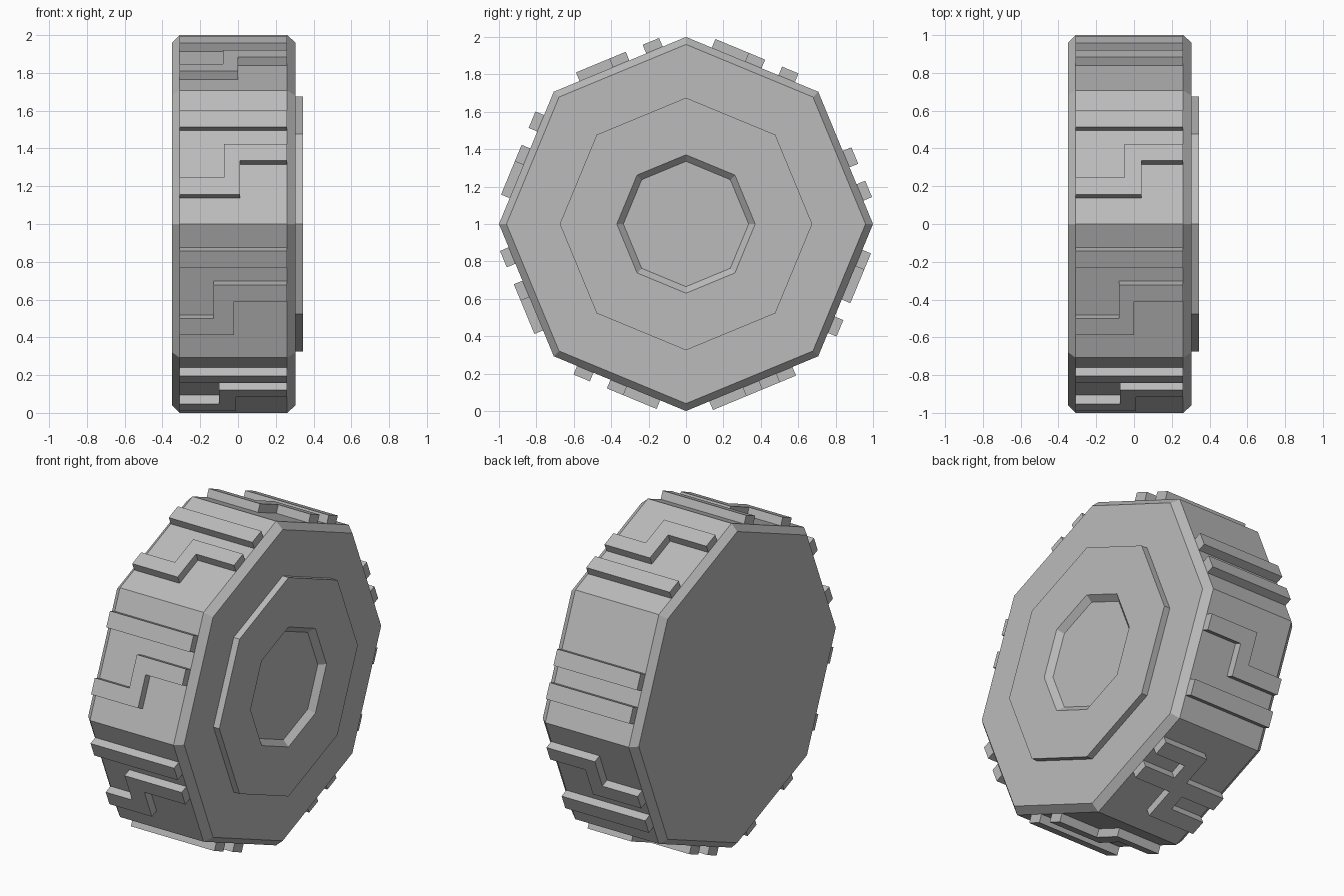
import bpy, bmesh
from math import cos, sin, pi
from mathutils import Vector

cube = bpy.data.objects.get("Cube")
if cube:
    bpy.data.objects.remove(cube, do_unlink=True)

SIDES = 8
STEP = 2 * pi / SIDES
X_MIN, X_MAX = -0.31, 0.26       # tread ends
HEIGHT, SINK = 0.05, 0.01        # tread height and overlap into the body
LUG, PITCH, FIRST = 0.095, 0.193, 0.135

grey = bpy.data.materials.new("plain_grey")
grey.use_nodes = True
colour = (0.5, 0.5, 0.5, 1)
grey.diffuse_color = colour
grey.node_tree.nodes["Principled BSDF"].inputs["Base Color"].default_value = colour


def finish(name, bm):
    bmesh.ops.recalc_face_normals(bm, faces=bm.faces)
    mesh = bpy.data.meshes.new(name)
    bm.to_mesh(mesh)
    bm.free()
    mesh.materials.append(grey)
    obj = bpy.data.objects.new(name, mesh)
    bpy.context.collection.objects.link(obj)
    return obj


def rim(angle, radius=1.0, x=0.0):
    return Vector((x, radius * cos(angle), 1 + radius * sin(angle)))


def octagon_lathe(name, profile):
    """Turn (x, radius) points into an eight-sided solid with flat ends."""
    bm = bmesh.new()
    rings = [[bm.verts.new(rim(i * STEP, r, x)) for i in range(SIDES)]
             for x, r in profile]
    for a, b in zip(rings, rings[1:]):
        for i in range(SIDES):
            j = (i + 1) % SIDES
            bm.faces.new((a[i], a[j], b[j], b[i]))
    bm.faces.new(rings[0])
    bm.faces.new(rings[-1])
    return finish(name, bm)


def add_tread(name, side, outline):
    """Raise an (x, distance along side) outline from one side of the wheel."""
    start, end = rim(side * STEP), rim((side + 1) * STEP)
    along = (end - start).normalized()
    mid = (side + 0.5) * STEP
    out = Vector((0, cos(mid), sin(mid)))
    bm = bmesh.new()
    low, high = [[bm.verts.new(start + along * t + out * h + Vector((x, 0, 0)))
                  for x, t in outline] for h in (-SINK, HEIGHT)]
    n = len(outline)
    for i in range(n):
        j = (i + 1) % n
        bm.faces.new((low[i], low[j], high[j], high[i]))
    bm.faces.new(low)
    bm.faces.new(high)
    return finish(name, bm)


def bar(row):
    t = FIRST + row * PITCH
    return [(X_MIN, t), (X_MAX, t), (X_MAX, t + LUG), (X_MIN, t + LUG)]


def zigzag(row, x0, x1, flipped=False):
    """Stepped lug whose link between the two rows lies from x0 to x1."""
    a = FIRST + row * PITCH
    b = a + PITCH
    near, far = (X_MIN, X_MAX) if flipped else (X_MAX, X_MIN)
    p, q = (x1, x0) if flipped else (x0, x1)
    return [(near, a), (p, a), (p, b), (far, b),
            (far, b + LUG), (q, b + LUG), (q, a + LUG), (near, a + LUG)]


# Wheel body with chamfered rims, and raised hub with a sunken centre
octagon_lathe("wheel_body", [(-0.35, 0.96), (X_MIN, 1), (X_MAX, 1), (0.305, 0.96)])
octagon_lathe("hub", [(0.295, 0.675), (0.345, 0.675), (0.345, 0.37), (0.31, 0.335)])

# Tread pattern for each side, counted from the back and over the top
patterns = [
    [bar(0), bar(1)],
    [bar(0), zigzag(1, -0.05, 0.04)],
    [bar(0), zigzag(1, -0.08, 0.0)],
    [bar(0), zigzag(1, -0.075, 0.01)],
    [bar(0), zigzag(1, -0.13, -0.02)],
    [bar(0), zigzag(1, -0.1, -0.01)],
    [zigzag(0, -0.08, 0.01, True), zigzag(1, -0.04, 0.05, True)],
    [bar(0), zigzag(1, -0.07, 0.02, True)],
]
for side, lugs in enumerate(patterns):
    for k, outline in enumerate(lugs):
        add_tread(f"tread_{side + 1}_{k + 1}", side, outline)
